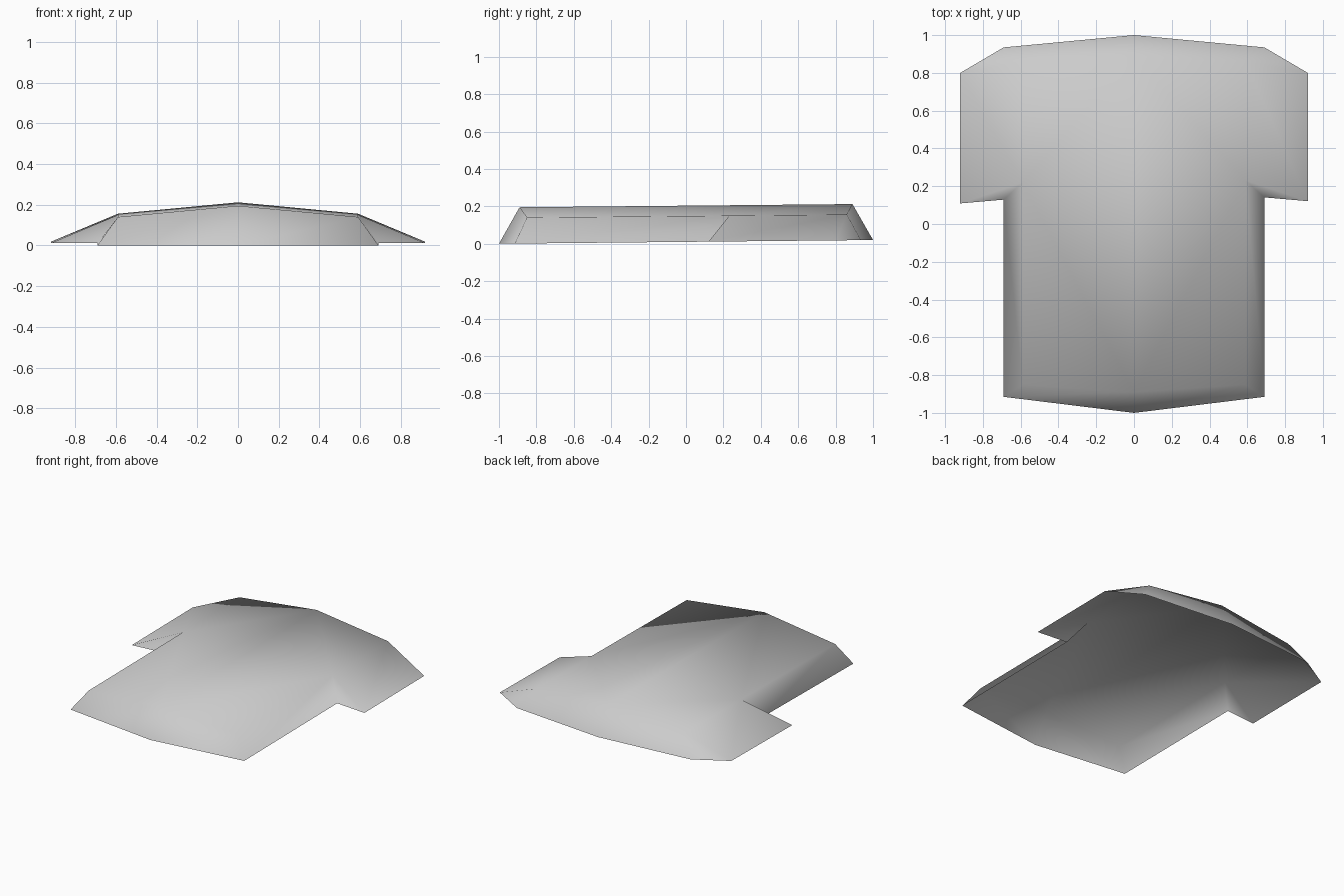
import bpy, bmesh

if "Cube" in bpy.data.objects:
    bpy.data.objects.remove(bpy.data.objects["Cube"])

# Single grey surface colour
grey = bpy.data.materials.new("light_grey")
grey.diffuse_color = (0.6, 0.6, 0.6, 1)
grey.use_nodes = True
grey.node_tree.nodes["Principled BSDF"].inputs["Base Color"].default_value = grey.diffuse_color


def rim(x, y):
    """Point on the gently rising lower rim."""
    return (x, y, 0.01 * (y + 1))


bm = bmesh.new()


def half_shell(side, shift):
    """One half of the open shell; shift offsets the wing's front edge."""
    points = {
        "front_mid": rim(0, -1), "front_corner": rim(0.69, -0.915),
        "notch": rim(0.69, 0.135 + shift), "wing_front": rim(0.92, 0.115 + shift),
        "wing_back": rim(0.92, 0.80), "back_corner": rim(0.69, 0.935),
        "back_mid": rim(0, 1),
        "ridge_front": (0, -0.89, 0.195), "ridge_back": (0, 0.89, 0.212),
        "sh_front": (0.59, -0.85, 0.14), "sh_notch": (0.59, 0.225 + shift, 0.15),
        "sh_back": (0.59, 0.86, 0.156),
    }
    v = {k: bm.verts.new((side * x, y, z)) for k, (x, y, z) in points.items()}
    panels = [
        "front_mid front_corner sh_front ridge_front",   # front slope
        "front_corner notch sh_notch sh_front",          # side slope
        "notch wing_front sh_notch",                     # wing front slope
        "wing_front wing_back sh_back sh_notch",         # wing
        "wing_back back_corner sh_back",                 # back corner
        "back_corner back_mid ridge_back sh_back",       # back slope
        "ridge_front sh_front sh_notch",                 # roof
        "ridge_front sh_notch ridge_back",
        "sh_notch sh_back ridge_back",
    ]
    for panel in panels:
        names = panel.split()
        if side < 0:
            names.reverse()
        bm.faces.new([v[n] for n in names]).smooth = True


half_shell(1, 0.006)
half_shell(-1, -0.006)

# Weld the halves along the ridge
bmesh.ops.remove_doubles(bm, verts=bm.verts, dist=0.0005)
mesh = bpy.data.meshes.new("roof_shell")
bm.to_mesh(mesh)
bm.free()
mesh.materials.append(grey)
shell = bpy.data.objects.new("roof_shell", mesh)
bpy.context.collection.objects.link(shell)
